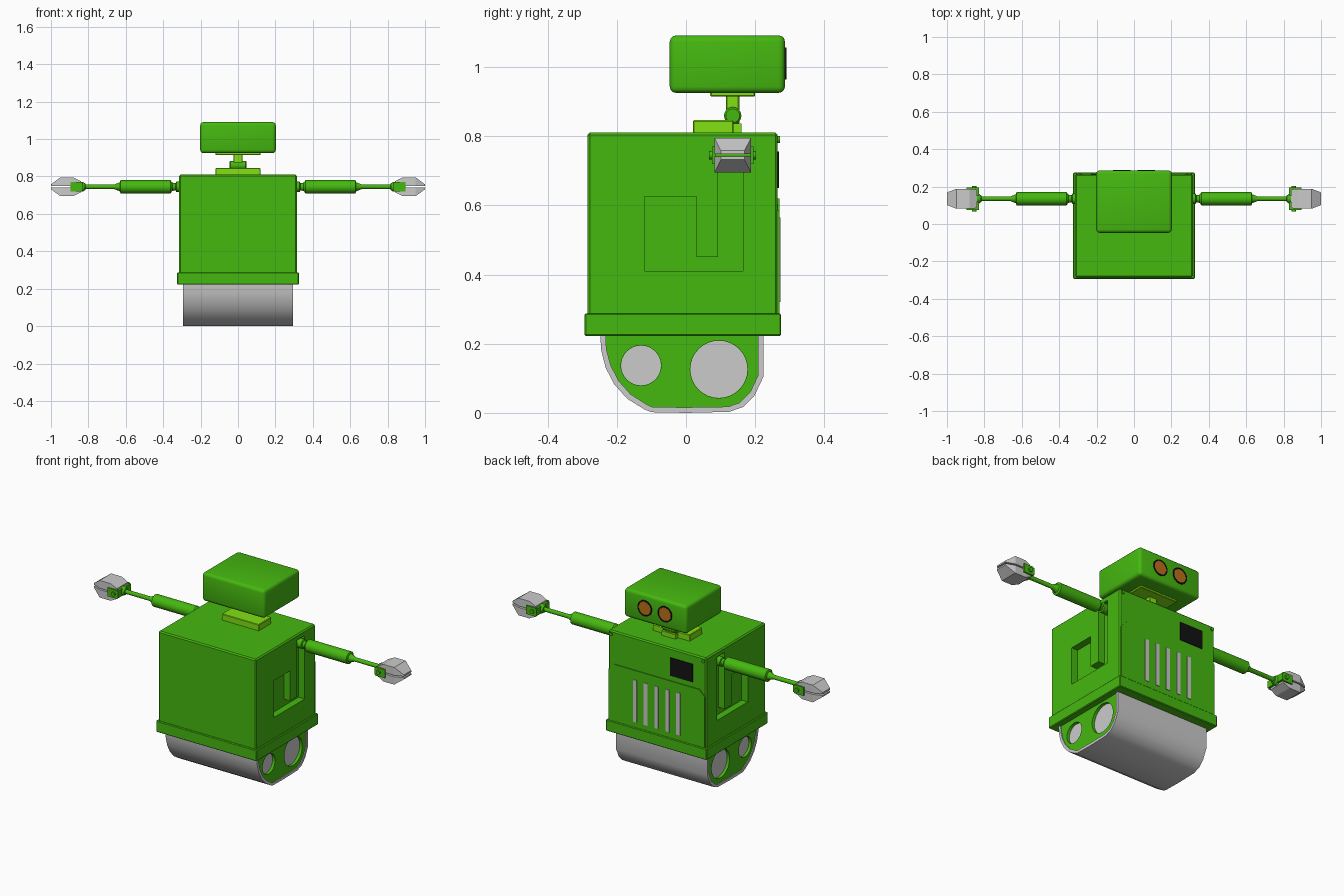
import bpy, bmesh, math
from mathutils import Matrix, Vector

if "Cube" in bpy.data.objects:
    bpy.data.objects.remove(bpy.data.objects["Cube"])


def material(name, rgb):
    m = bpy.data.materials.new(name)
    m.diffuse_color = (*rgb, 1)
    m.use_nodes = True
    m.node_tree.nodes["Principled BSDF"].inputs["Base Color"].default_value = m.diffuse_color
    return m


GREEN = material("green_paint", (0.06, 0.48, 0.005))
LIME = material("lime_paint", (0.22, 0.75, 0.007))
ORANGE = material("orange_glass", (0.5, 0.16, 0.01))
BLACK = material("black_screen", (0.006, 0.006, 0.006))


def finish(name, bm, mat=None, mirror=False, smooth=False):
    bmesh.ops.recalc_face_normals(bm, faces=bm.faces)
    me = bpy.data.meshes.new(name)
    bm.to_mesh(me)
    bm.free()
    ob = bpy.data.objects.new(name, me)
    bpy.context.collection.objects.link(ob)
    if mat:
        me.materials.append(mat)
    bpy.ops.object.select_all(action='DESELECT')
    bpy.context.view_layer.objects.active = ob
    ob.select_set(True)
    if smooth:
        bpy.ops.object.shade_smooth_by_angle(angle=math.radians(35))
    if mirror:
        ob.modifiers.new("mirror", 'MIRROR')
    return ob


def box(name, x, y, z, mat=None, bevel=0, segs=1, **kw):
    bm = bmesh.new()
    size = [b - a for a, b in (x, y, z)]
    mid = [(a + b) / 2 for a, b in (x, y, z)]
    bmesh.ops.create_cube(bm, size=1, matrix=Matrix.Translation(mid) @ Matrix.Diagonal((*size, 1)))
    if bevel:
        bmesh.ops.bevel(bm, geom=bm.edges[:], offset=bevel, segments=segs, profile=0.5, affect='EDGES')
    return finish(name, bm, mat, **kw)


def lathe(name, origin, axis, profile, mat=None, n=24, **kw):
    """Rings of (distance along axis, radius), capped at both ends."""
    bm = bmesh.new()
    rot = Vector((0, 0, 1)).rotation_difference(Vector(axis)).to_matrix()
    rings = []
    for d, r in profile:
        rings.append([bm.verts.new(Vector(origin) + rot @ Vector(
            (r * math.cos(t * math.tau / n), r * math.sin(t * math.tau / n), d))) for t in range(n)])
    loft(bm, rings)
    return finish(name, bm, mat, smooth=True, **kw)


def loft(bm, rings):
    n = len(rings[0])
    for a, b in zip(rings, rings[1:]):
        for i in range(n):
            bm.faces.new((a[i], a[(i + 1) % n], b[(i + 1) % n], b[i]))
    bm.faces.new(rings[0])
    bm.faces.new(rings[-1])


def prism(name, yz, x0, x1, mat=None, **kw):
    bm = bmesh.new()
    loft(bm, [[bm.verts.new((x, y, z)) for y, z in yz] for x in (x0, x1)])
    return finish(name, bm, mat, **kw)


def cut(target, cutter):
    cutter.hide_render = True
    mod = target.modifiers.new("cut", 'BOOLEAN')
    mod.operation = 'DIFFERENCE'
    mod.solver = 'EXACT'
    mod.object = cutter
    bpy.context.view_layer.objects.active = target
    bpy.ops.object.modifier_apply(modifier=mod.name)
    bpy.data.objects.remove(cutter)


# body with hooked arm recess in each side
body = box("body", (-0.315, 0.315), (-0.285, 0.265), (0.225, 0.81), GREEN, bevel=0.007)
hook = [(-0.12, 0.41), (0.165, 0.41), (0.165, 0.78), (0.093, 0.78),
        (0.093, 0.45), (0.03, 0.45), (0.03, 0.625), (-0.12, 0.625)]
for s in (-1, 1):
    cut(body, prism("recess_cutter", hook, s * 0.275, s * 0.4))
box("base_skirt", (-0.325, 0.325), (-0.293, 0.275), (0.222, 0.288), GREEN, bevel=0.004)

# chest details on the +y face
bm = bmesh.new()
outline = [(-0.31, 0.285), (0.31, 0.285), (0.31, 0.585), (0.275, 0.62), (-0.275, 0.62), (-0.31, 0.585)]
loft(bm, [[bm.verts.new((x, y, z)) for x, z in outline] for y in (0.26, 0.27)])
finish("chest_panel", bm, GREEN)
for i in range(5):
    x = 0.14 - 0.07 * i
    box("vent_bar", (x - 0.012, x + 0.012), (0.262, 0.273), (0.32, 0.565))
box("chest_screen", (-0.23, -0.085), (0.26, 0.269), (0.65, 0.755), BLACK)
lathe("corner_bolt", (0.297, 0.26, 0.79), (0, 1, 0), [(0, 0.01), (0.012, 0.01)], GREEN, n=12, mirror=True)

# wide track belt around a green core
outer = [(-0.248, 0.225), (-0.245, 0.18), (-0.232, 0.13), (-0.207, 0.082), (-0.17, 0.041), (-0.12, 0.01),
         (-0.1, 0.002), (0, 0), (0.125, 0.003), (0.165, 0.017), (0.198, 0.05), (0.224, 0.105), (0.224, 0.225)]
inner = [(-0.232, 0.225), (-0.23, 0.183), (-0.217, 0.136), (-0.194, 0.092), (-0.16, 0.054), (-0.113, 0.024),
         (-0.097, 0.017), (0, 0.016), (0.122, 0.018), (0.156, 0.03), (0.185, 0.059), (0.208, 0.108), (0.208, 0.225)]
prism("track_belt", outer + inner[::-1], -0.295, 0.295, smooth=True)
core = prism("track_core", inner, -0.29, 0.29, GREEN)
for y, z, r in ((-0.13, 0.137, 0.058), (0.095, 0.126, 0.083)):
    for s in (-1, 1):
        cut(core, lathe("hub_cutter", (s * 0.27, y, z), (s, 0, 0), [(0, r), (0.05, r)], n=32))
    lathe("track_wheel", (0.262, y, z), (1, 0, 0), [(0, r - 0.0005), (0.012, r - 0.0005)], n=32, mirror=True)

# neck
box("neck_base", (-0.12, 0.12), (0.02, 0.137), (0.805, 0.846), LIME, bevel=0.003)
box("neck_mount", (-0.045, 0.045), (0.13, 0.16), (0.805, 0.836), LIME)
lathe("neck_hinge", (-0.045, 0.135, 0.859), (1, 0, 0), [(0, 0.02), (0.005, 0.025), (0.085, 0.025), (0.09, 0.02)], GREEN)
box("neck_post", (-0.024, 0.024), (0.116, 0.154), (0.835, 0.918), LIME, bevel=0.003)
box("head_plate", (-0.12, 0.12), (0.07, 0.2), (0.914, 0.93), LIME, bevel=0.003)

# head and eyes
box("head", (-0.202, 0.202), (-0.047, 0.286), (0.925, 1.091), GREEN, bevel=0.018, segs=3, smooth=True)
lathe("eye_rim", (0.065, 0.28, 1.01), (0, 1, 0), [(0, 0.046), (0.01, 0.046), (0.01, 0.04), (0.007, 0.039)],
      BLACK, n=32, mirror=True)
lathe("eye_lens", (0.065, 0.28, 1.01), (0, 1, 0), [(0, 0.0385), (0.009, 0.0385)], ORANGE, n=32, mirror=True)

# arms: shoulder, sleeve, rod and wrist in one turned profile
AY, AZ = 0.135, 0.745
arm = [(0.27, 0.027), (0.33, 0.027), (0.333, 0.019), (0.35, 0.022), (0.362, 0.035), (0.628, 0.035), (0.632, 0.024),
       (0.662, 0.012), (0.815, 0.012), (0.817, 0.018), (0.83, 0.026), (0.85, 0.026)]
lathe("arm", (0, AY, AZ), (1, 0, 0), arm, GREEN, mirror=True)

# two-jaw gripper with side brackets and pivot pin
for side in (-1, 1):
    bm = bmesh.new()
    rings = []
    for x, w, h in ((0.84, 0.05, 0.03), (0.88, 0.053, 0.05), (0.95, 0.053, 0.05), (1.0, 0.034, 0.013)):
        rings.append([bm.verts.new((x, AY + a * w, AZ + side * b)) for a, b in
                      ((-1, 0.004), (1, 0.004), (1, h), (-1, h))])
    loft(bm, rings)
    finish("upper_jaw" if side > 0 else "lower_jaw", bm, mirror=True)
    y = AY + side * 0.055
    box("gripper_bracket", (0.833, 0.895), (y - 0.005, y + 0.005), (AZ - 0.025, AZ + 0.025), GREEN, mirror=True)
box("bracket_bridge", (0.828, 0.84), (AY - 0.06, AY + 0.06), (AZ - 0.02, AZ + 0.02), GREEN, mirror=True)
lathe("gripper_pin", (0.855, AY - 0.068, AZ), (0, 1, 0), [(0, 0.012), (0.136, 0.012)], GREEN, n=16, mirror=True)
